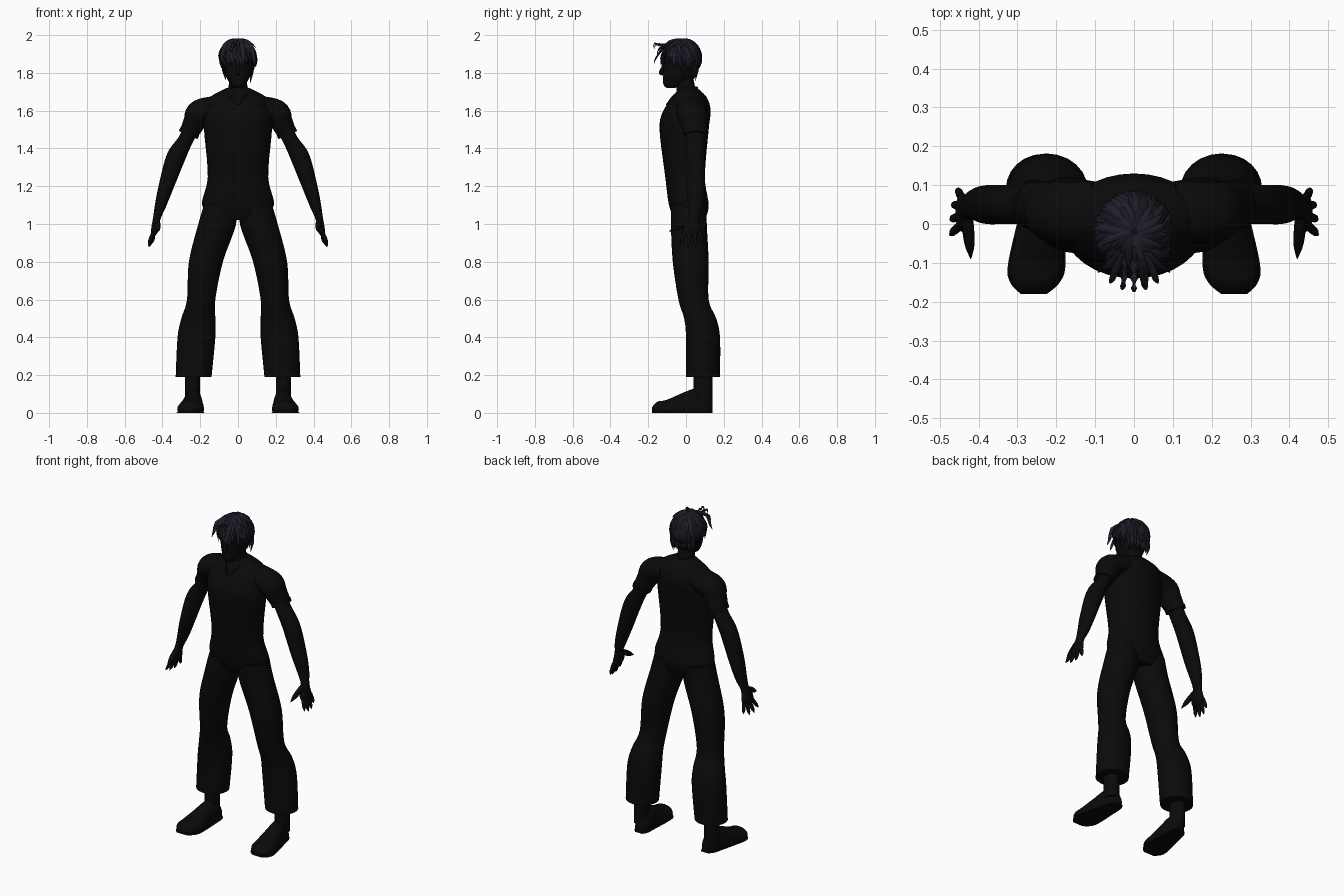
import bpy, bmesh, math, random
from mathutils import Vector

if "Cube" in bpy.data.objects:
    bpy.data.objects.remove(bpy.data.objects["Cube"])
random.seed(4)
SIDEWAYS, BACKWARD, UP = Vector((1, 0, 0)), Vector((0, 1, 0)), Vector((0, 0, 1))


def material(name, red, green, blue):
    mat = bpy.data.materials.new(name)
    mat.use_nodes = True
    mat.diffuse_color = (red, green, blue, 1)
    shader = mat.node_tree.nodes["Principled BSDF"]
    shader.inputs["Base Color"].default_value = mat.diffuse_color
    return mat


black = material("matte black", .003, .003, .003)
hair_dark = material("dark navy hair", .008, .008, .014)
hair_light = material("navy hair", .014, .014, .024)


def finish(name, bm, materials, mirror=False):
    """Turn a bmesh into a smooth shaded object, optionally mirrored across x."""
    bmesh.ops.recalc_face_normals(bm, faces=bm.faces[:])
    mesh = bpy.data.meshes.new(name)
    bm.to_mesh(mesh)
    bm.free()
    obj = bpy.data.objects.new(name, mesh)
    bpy.context.collection.objects.link(obj)
    for mat in materials:
        mesh.materials.append(mat)
    if mirror:
        obj.modifiers.new("mirror", "MIRROR")
    bpy.ops.object.select_all(action="DESELECT")
    obj.select_set(True)
    bpy.context.view_layer.objects.active = obj
    bpy.ops.object.shade_smooth_by_angle(angle=math.radians(50))


def spline(rows, steps):
    """Catmull-Rom interpolation through rows of numbers."""
    rows = [Vector(row) for row in rows]
    padded = [rows[0], *rows, rows[-1]]
    smooth = []
    for before, a, b, after in zip(padded, padded[1:], padded[2:], padded[3:]):
        linear, square = b - before, 2 * before - 5 * a + 4 * b - after
        cubic = 3 * a - before - 3 * b + after
        for step in range(steps):
            t = step / steps
            smooth.append(a + (linear * t + square * t ** 2 + cubic * t ** 3) / 2)
    return smooth + [rows[-1]]


def tube(bm, rows, sides=24, steps=5, ref=BACKWARD, normal=None, mat=0):
    """Skin elliptical rings given as (x, y, z, radius across, radius along ref)."""
    rows = spline(rows, steps)
    points = [Vector(row[:3]) for row in rows]
    last = len(rows) - 1
    rings = []
    for i, (point, row) in enumerate(zip(points, rows)):
        along = normal or (points[min(i + 1, last)] - points[max(i - 1, 0)]).normalized()
        across = ref.cross(along).normalized()
        depth = along.cross(across)
        ring = []
        for k in range(sides):
            angle = math.tau * k / sides
            co = point + across * math.cos(angle) * row[3] + depth * math.sin(angle) * row[4]
            co.z = max(co.z, 0)
            ring.append(bm.verts.new(co))
        rings.append(ring)
    faces = [bm.faces.new(rings[0][::-1]), bm.faces.new(rings[-1])]
    for low, high in zip(rings, rings[1:]):
        for k in range(sides):
            faces.append(bm.faces.new((low[k - 1], low[k], high[k], high[k - 1])))
    for face in faces:
        face.material_index = mat


def strand(bm, points, width, depth, blunt=2, **options):
    """Tube that narrows to its tip; a higher blunt keeps it full for longer."""
    rows = []
    for i, point in enumerate(points):
        size = 1.05 - (i / (len(points) - 1)) ** blunt
        rows.append((*point, width * size, depth * size))
    tube(bm, rows, sides=8, steps=2, **options)


def part(name, rows, mirror=False, **options):
    bm = bmesh.new()
    tube(bm, rows, **options)
    finish(name, bm, [black], mirror)


def slab(z, inner, outer, front, back):
    """Horizontal ring from its extents."""
    return (inner + outer) / 2, (front + back) / 2, z, (outer - inner) / 2, (back - front) / 2


def centred(profile):
    return [slab(z, -half, half, front, back) for z, half, front, back in profile]


# Shirt and pelvis: height, half width, front, back
torso = [(1.02, .12, -.06, .1), (1.1, .19, -.09, .12), (1.25, .16, -.11, .1),
         (1.5, .18, -.14, .12), (1.6, .18, -.12, .13), (1.67, .15, -.07, .11),
         (1.72, .06, -.04, .06)]
part("shirt_body", centred(torso), normal=UP, sides=32)

# Trousers: height, inner, outer, front, back
leg = [(1.1, .02, .18, -.08, .11), (1, .01, .21, -.08, .11), (.8, .08, .26, -.07, .12),
       (.6, .12, .27, -.04, .12), (.5, .12, .3, -.01, .16), (.4, .12, .32, 0, .18),
       (.19, .14, .33, 0, .18)]
part("trouser_legs", [slab(*row) for row in leg], True, normal=UP)

# Ankles and shoes: each shoe station is distance back, half width, top
part("ankles", [(.24, .09, z, .04, .05) for z in (.05, .25)], True, normal=UP)
stations = [(.14, .02, .05), (.11, .04, .1), (.05, .05, .13), (-.1, .07, .07),
            (-.15, .06, .06), (-.18, .03, .03)]
shoe = [(.24 - y / 10, y, .02, half, top - .02) for y, half, top in stations]
part("shoes", shoe, True, ref=UP, normal=-BACKWARD)
part("shoe_soles", [(x, y, 0, half + .004, .012) for x, y, z, half, top in shoe],
     True, ref=UP, normal=-BACKWARD)

# Sleeves with a thicker cuff, and bare arms running into the palms
sleeve = [(.1, .03, 1.62, .06, .08), (.2, .03, 1.59, .07, .08), (.23, .04, 1.54, .06, .07),
          (.26, .05, 1.48, .05, .06)]
part("sleeves", sleeve, True)
end = Vector(sleeve[-1])
slope = Vector((.008, 0, -.018, 0, 0))
rim = Vector((0, 0, 0, .004, .004))
part("sleeve_cuffs", [end - slope / 2 + rim, end + slope / 2 + rim], True)
part("arms", [(.24, .05, 1.52, .04, .05), (.28, .05, 1.44, .04, .05), (.33, .05, 1.35, .05, .05),
              (.38, .05, 1.2, .04, .05), (.41, .05, 1.1, .03, .04), (.43, .04, 1.03, .02, .03),
              (.44, .03, .97, .02, .05), (.45, .03, .94, .01, .04)], True)

# Four fanned fingers and a thumb pointing forward
hands = bmesh.new()
for i in range(4):
    fan = i / 3
    base = Vector((.445, .07 * fan, .96))
    tip = Vector((.475 - .02 * fan ** 3, .12 * fan - .03, .895 - .02 * math.sin(math.pi * fan)))
    strand(hands, [base.lerp(tip, k / 4) for k in range(5)], .01, .011, blunt=6)
wrist, thumb_tip = Vector((.43, .02, 1.02)), Vector((.42, -.09, .96))
strand(hands, [wrist.lerp(thumb_tip, k / 4) for k in range(5)], .015, .016, blunt=4)
finish("hands", hands, [black], True)

# Neck and a collar that dips to a point at the chest
part("neck", [(0, .01, 1.66, .07, .07), (0, 0, 1.72, .05, .05), (0, -.02, 1.82, .05, .05)],
     normal=UP)
neckline = [(0, .06, 1.72), (.06, 0, 1.71), (.04, -.06, 1.68), (0, -.1, 1.63)]
part("collar", [(*point, .006, .008) for point in neckline], True, sides=8, ref=UP)

# Head and face
head = [(1.72, .02, -.1, -.06), (1.74, .04, -.12, 0), (1.8, .07, -.12, .05),
        (1.9, .08, -.12, .07), (1.95, .06, -.1, .05), (1.98, .02, -.06, .01)]
part("head", centred(head), normal=UP)
part("nose", [(0, -.11, 1.85, .006, .01), (0, -.127, 1.8, .012, .018),
              (0, -.115, 1.785, .008, .008)], sides=10, normal=UP)
part("ears", [(.07, -.02, 1.79, .006, .008), (.077, -.01, 1.83, .009, .015),
              (.077, -.01, 1.85, .004, .008)], True, sides=10, normal=UP)
brows = bmesh.new()
strand(brows, [(.015, -.12, 1.845), (.035, -.118, 1.85), (.055, -.1, 1.845)], .004, .005, ref=UP)
finish("eyebrows", brows, [hair_dark], True)

# Hair cap, open over the face and neck
CENTRE, RADII = Vector((0, -.02, 1.88)), Vector((.088, .094, .095))


def on_scalp(direction, scale=1):
    return CENTRE + Vector([d * r * scale for d, r in zip(direction, RADII)])


cap = bmesh.new()
bmesh.ops.create_uvsphere(cap, u_segments=24, v_segments=16, radius=1)
open_faces = []
for face in cap.faces:
    middle = face.calc_center_median()
    if middle.z < -.8 or (middle.y < -.2 and middle.z < 0):
        open_faces.append(face)
bmesh.ops.delete(cap, geom=open_faces, context="FACES")
for vert in cap.verts:
    vert.co = on_scalp(vert.co)
finish("hair_cap", cap, [hair_dark])

# Pointed locks swirling out of the crown in layers, longer at the back
locks = bmesh.new()
LAYERS = 4
for layer in range(LAYERS):
    depth = layer / (LAYERS - 1)
    count = 26 + 6 * layer
    for i in range(count):
        azimuth = math.tau * (i + random.uniform(-.3, .3)) / count
        back = (1 - math.cos(azimuth)) / 2
        start = .1 + depth
        stop = 1 + depth * (.9 + .5 * back) + random.uniform(-.15, .15)
        lift = random.uniform(.06, .24) * (1.2 - .6 * back)
        twist = random.uniform(.05, .4)
        path = []
        for step in range(6):
            t = step / 5
            polar = start + (stop - start) * t
            turn = azimuth + twist * t
            ray = Vector((math.sin(turn), -math.cos(turn), 0)) * math.sin(polar)
            ray.z = math.cos(polar)
            path.append(on_scalp(ray, 1 + .05 * math.sin(3 * t) + lift * t * t))
        strand(locks, path, random.uniform(.011, .016), .007,
               ref=(path[3] - CENTRE).normalized(), mat=random.choice((0, 1)))

# Fringe points reaching forward and locks lying down the nape
for i in range(7):
    x = (i - 3) * .028
    reach = -.175 + 7 * x * x
    drop = 1.87 - 6 * x * x + random.uniform(-.02, .06)
    strand(locks, [(x * .4, -.07, 1.965), (x * .8, -.11, 1.945), (x, reach + .01, drop + .03),
                   (x * 1.1, reach, drop)], .014, .007, mat=1)
for i in range(9):
    x = (i - 4) * .018
    y = .06 - 4 * x * x
    strand(locks, [(x, y - .01, 1.86), (x, y, 1.81), (x * .9, y - .01, random.uniform(1.74, 1.78))],
           .014, .009, mat=i % 2)
finish("hair_locks", locks, [hair_dark, hair_light])
